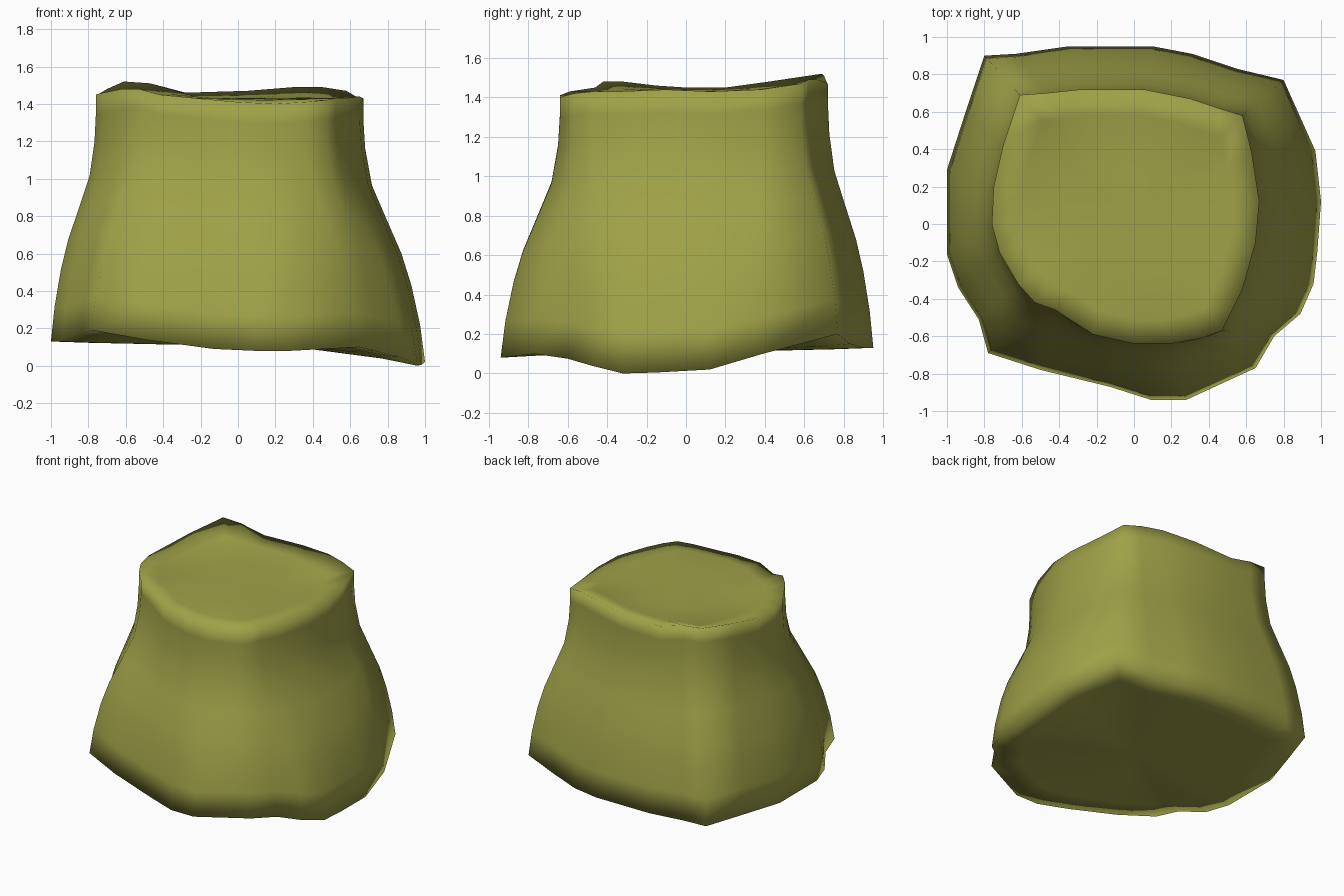
import bpy, bmesh
from mathutils import Vector

if "Cube" in bpy.data.objects:
    bpy.data.objects.remove(bpy.data.objects["Cube"])

# Columns around the stump: rim x, y, z, then base x, y, z
COLS = [
    (-.61, .69, 1.52, -.80, .90, .13), (-.47, .70, 1.51, -.63, .91, .13),
    (-.28, .72, 1.46, -.35, .95, .13), (.05, .72, 1.47, .10, .95, .13),
    (.30, .67, 1.49, .31, .91, .13), (.45, .62, 1.49, .55, .83, .15),
    (.58, .58, 1.47, .80, .77, .20), (.63, .38, 1.44, .97, .39, .10),
    (.67, .12, 1.43, 1.0, .12, .02), (.65, -.10, 1.44, .98, -.15, .005),
    (.58, -.35, 1.43, .96, -.32, .0), (.52, -.47, 1.43, .89, -.48, .04),
    (.47, -.57, 1.42, .75, -.60, .075), (.36, -.61, 1.41, .65, -.77, .10),
    (.20, -.64, 1.40, .28, -.94, .08), (0, -.64, 1.41, .09, -.94, .08),
    (-.22, -.59, 1.43, -.13, -.87, .09), (-.42, -.46, 1.45, -.50, -.78, .14),
    (-.53, -.42, 1.48, -.78, -.69, .19), (-.62, -.32, 1.48, -.83, -.51, .17),
    (-.72, -.15, 1.46, -.94, -.34, .13), (-.76, .0, 1.45, -1.0, -.16, .13),
    (-.75, .20, 1.45, -1.0, .29, .13), (-.70, .42, 1.48, -.90, .60, .13)]

# Flare profile: (fraction of height down, fraction of flare outwards)
FLARE = [(0, 0), (.08, .0), (.19, .03), (.33, .14), (.45, .36),
         (.59, .62), (.71, .78), (.86, .92), (1, 1)]

bm = bmesh.new()


def add_ring(points):
    return [bm.verts.new(p) for p in points]


def bridge(a, b):
    n = len(a)
    for i in range(n):
        j = (i + 1) % n
        bm.faces.new((a[i], a[j], b[j], b[i]))


def cap(ring, steps, height):
    """Close a ring with shrinking rings that settle to one height."""
    c = Vector((sum(v.co.x for v in ring), sum(v.co.y for v in ring), 0)) / len(ring)
    c.z = height
    prev = ring
    for scale, settle in steps:
        pts = []
        for v in ring:
            p = c.lerp(v.co, scale)
            p.z = v.co.z + (height - v.co.z) * settle
            pts.append(p)
        new = add_ring(pts)
        bridge(prev, new)
        prev = new
    tip = bm.verts.new(c)
    for i in range(len(prev)):
        bm.faces.new((prev[i], prev[(i + 1) % len(prev)], tip))


# Flared side wall
rings = []
for h, f in FLARE:
    rings.append(add_ring([(a + (d - a) * f, b + (e - b) * f, c + (g - c) * h)
                           for a, b, c, d, e, g in COLS]))
for upper, lower in zip(rings, rings[1:]):
    bridge(upper, lower)

# Slightly dished cut top and closed underside
cap(rings[0], [(.8, .7), (.45, .95)], 1.43)
cap(rings[-1], [(.8, .35), (.4, .8)], .11)

bmesh.ops.recalc_face_normals(bm, faces=bm.faces)
for face in bm.faces:
    face.smooth = True
mesh = bpy.data.meshes.new("stump")
bm.to_mesh(mesh)
bm.free()
stump = bpy.data.objects.new("stump", mesh)
bpy.context.collection.objects.link(stump)

olive = bpy.data.materials.new("olive green")
olive.diffuse_color = (.35, .36, .065, 1)
olive.use_nodes = True
olive.node_tree.nodes["Principled BSDF"].inputs["Base Color"].default_value = olive.diffuse_color
mesh.materials.append(olive)
